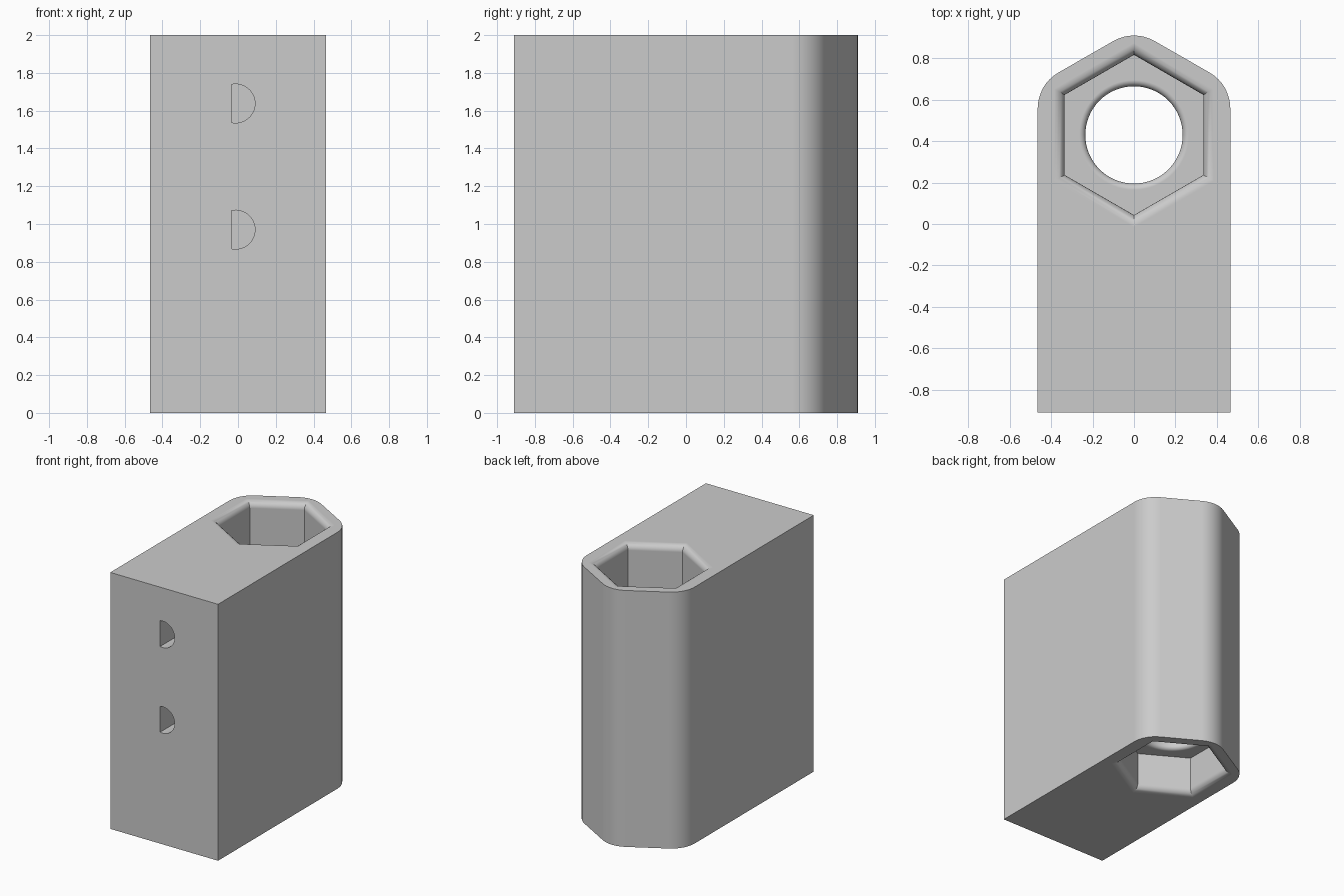
import bpy, bmesh
from math import sin, cos, pi, radians, sqrt
from mathutils import Vector

if "Cube" in bpy.data.objects:
    bpy.data.objects.remove(bpy.data.objects["Cube"], do_unlink=True)

HEIGHT, HALF_W, FRONT, CENTRE_Y = 2.0, 0.465, -0.91, 0.43
HEX, MOUTH = 0.335, 0.05          # pocket apothem and mouth rounding
HOLE, LIP = 0.235, 0.03           # bore radius and lip rounding
CEILING, FLOOR = 0.3, 1.0         # web between the two pockets


def arc(cx, cy, r, a0, a1, steps):
    angles = [radians(a0 + (a1 - a0) * i / steps) for i in range(steps + 1)]
    return [(cx + r * cos(a), cy + r * sin(a)) for a in angles]


def loft(name, rings):
    """Closed solid through equal-length rings of 3D points."""
    bm = bmesh.new()
    loops = [[bm.verts.new(p) for p in ring] for ring in rings]
    n = len(loops[0])
    for a, b in zip(loops, loops[1:]):
        for i in range(n):
            j = (i + 1) % n
            bm.faces.new((a[i], a[j], b[j], b[i]))
    bm.faces.new(loops[0][::-1])
    bm.faces.new(loops[-1])
    bmesh.ops.recalc_face_normals(bm, faces=bm.faces[:])
    mesh = bpy.data.meshes.new(name)
    bm.to_mesh(mesh)
    bm.free()
    obj = bpy.data.objects.new(name, mesh)
    bpy.context.collection.objects.link(obj)
    return obj


def bore(name, sides, radius, r, z0, z1, flare_low, flare_high, over):
    """Prism cutter whose ends may flare out into a rounded lip."""
    steps = 6
    flare = [(radius + r * (1 - cos(pi / 2 * i / steps)), r - r * sin(pi / 2 * i / steps))
             for i in range(steps + 1)]
    stations = []
    if flare_low:
        stations.append((radius + r, z0 - over))
        stations += [(a, z0 + d) for a, d in reversed(flare)]
    else:
        stations.append((radius, z0))
    if flare_high:
        stations += [(a, z1 - d) for a, d in flare]
        stations.append((radius + r, z1 + over))
    else:
        stations.append((radius, z1))
    grow = 1 / cos(pi / 6) if sides == 6 else 1
    rings = [[Vector((a * grow * cos(t), CENTRE_Y + a * grow * sin(t), z))
              for t in [pi / 2 + 2 * pi * i / sides for i in range(sides)]]
             for a, z in stations]
    return loft(name, rings)


# Block with a rounded, pointed back
right_arc = arc(HALF_W - 0.2, 0.558, 0.2, 0, 60, 8)
tip_arc = arc(0, 0.71, 0.2, 60, 120, 8)
left_arc = [(-x, y) for x, y in reversed(right_arc)]
outline = [(-HALF_W, FRONT), (HALF_W, FRONT)] + right_arc + tip_arc + left_arc
block = loft("holder_block", [[(x, y, z) for x, y in outline] for z in (0, HEIGHT)])

# Hexagonal pockets and the round bore joining them
cutters = [
    bore("upper_pocket", 6, HEX, MOUTH, FLOOR, HEIGHT, False, True, 0.1),
    bore("lower_pocket", 6, HEX, MOUTH, 0, CEILING, True, False, 0.1),
    bore("round_bore", 64, HOLE, LIP, CEILING, FLOOR, True, True, 0.1),
]

# D-shaped sockets in the front
for z in (0.97, 1.638):
    d_shape = arc(-0.013, z, 0.103, -102, 102, 28)
    cutters.append(loft("front_socket", [[(x, y, h) for x, h in d_shape]
                                         for y in (FRONT - 0.1, FRONT + 0.5)]))

bpy.ops.object.select_all(action='DESELECT')
bpy.context.view_layer.objects.active = block
block.select_set(True)
for cutter in cutters:
    mod = block.modifiers.new("cut", 'BOOLEAN')
    mod.operation, mod.solver, mod.object = 'DIFFERENCE', 'EXACT', cutter
    bpy.ops.object.modifier_apply(modifier=mod.name)
    bpy.data.objects.remove(cutter, do_unlink=True)

# Grey finish
grey = bpy.data.materials.new("plain_grey")
grey.use_nodes = True
colour = (0.6, 0.6, 0.6, 1)
grey.diffuse_color = colour
grey.node_tree.nodes["Principled BSDF"].inputs["Base Color"].default_value = colour
block.data.materials.clear()
block.data.materials.append(grey)

# Smooth roundings, crisp edges, flat large faces
bpy.ops.object.shade_smooth_by_angle(angle=radians(30))
weighted = block.modifiers.new("flat_faces", 'WEIGHTED_NORMAL')
weighted.keep_sharp = True
